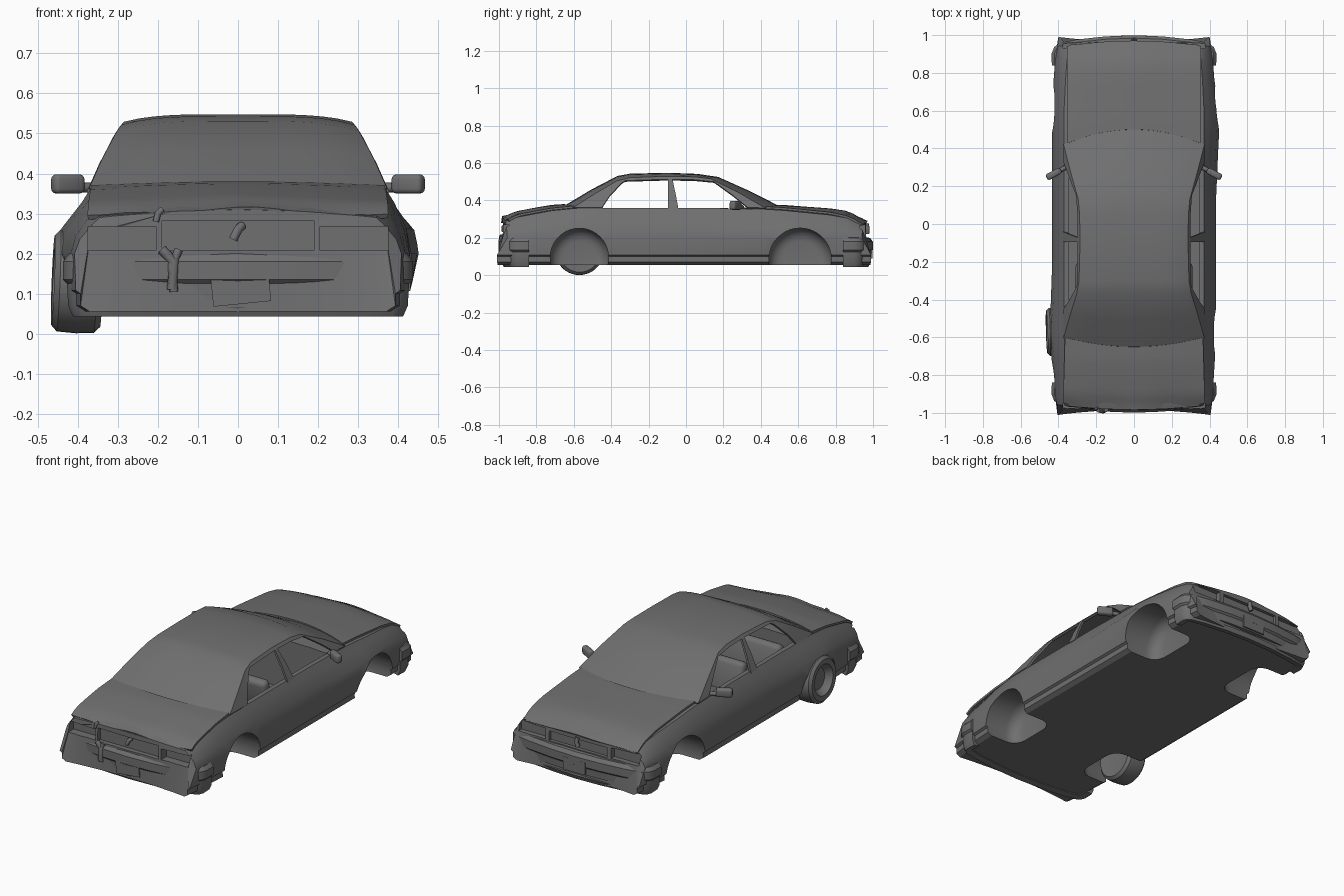
import bpy, bmesh, math
from mathutils import Vector

if "Cube" in bpy.data.objects:
    bpy.data.objects.remove(bpy.data.objects["Cube"])


def activate(ob):
    bpy.ops.object.select_all(action='DESELECT')
    ob.select_set(True)
    bpy.context.view_layer.objects.active = ob


def smooth(ob, angle=32):
    activate(ob)
    bpy.ops.object.shade_smooth_by_angle(angle=math.radians(angle))


def modify(ob, kind, **props):
    m = ob.modifiers.new(kind.title(), kind)
    for k, v in props.items():
        setattr(m, k, v)
    activate(ob)
    bpy.ops.object.modifier_apply(modifier=m.name)


def mesh(name, verts, faces):
    me = bpy.data.meshes.new(name)
    me.from_pydata(verts, [], faces)
    bm = bmesh.new()
    bm.from_mesh(me)
    bmesh.ops.remove_doubles(bm, verts=bm.verts, dist=1e-5)
    bmesh.ops.recalc_face_normals(bm, faces=bm.faces)
    bm.to_mesh(me)
    bm.free()
    ob = bpy.data.objects.new(name, me)
    bpy.context.collection.objects.link(ob)
    return ob


def bridge(rings, closed=True):
    n = len(rings[0])
    verts = [v for r in rings for v in r]
    faces = [(i * n + j, i * n + (j + 1) % n, (i + 1) * n + (j + 1) % n, (i + 1) * n + j)
             for i in range(len(rings) - 1) for j in range(n if closed else n - 1)]
    return verts, faces


def box(name, loc, size, rot=(0, 0, 0), bevel=0.0):
    bpy.ops.mesh.primitive_cube_add(size=1, location=loc, rotation=rot)
    ob = bpy.context.object
    ob.name, ob.scale = name, size
    bpy.ops.object.transform_apply(location=False, rotation=False, scale=True)
    if bevel:
        modify(ob, 'BEVEL', width=bevel, segments=3)
        smooth(ob)
    return ob


def cut(ob, cutter):
    cutter.hide_render = True
    modify(ob, 'BOOLEAN', object=cutter, operation='DIFFERENCE', solver='EXACT')
    bpy.data.objects.remove(cutter)


def tube(name, pts, r):
    cu = bpy.data.curves.new(name, 'CURVE')
    cu.dimensions, cu.bevel_depth, cu.bevel_resolution, cu.use_fill_caps = '3D', r, 2, True
    sp = cu.splines.new('POLY')
    sp.points.add(len(pts) - 1)
    for p, c in zip(sp.points, pts):
        p.co = (*c, 1)
    ob = bpy.data.objects.new(name, cu)
    bpy.context.collection.objects.link(ob)
    return ob


# Lower body: stations of (y, half width, shoulder height, centre height)
ST = [(-.955, .405, .29, .31), (-.9, .415, .31, .328), (-.8, .42, .33, .348), (-.72, .425, .345, .362),
      (-.57, .43, .36, .372), (-.42, .43, .36, .365), (-.2, .43, .36, .36), (.1, .43, .36, .36),
      (.42, .43, .353, .365), (.52, .43, .347, .362), (.61, .43, .338, .355), (.77, .422, .322, .343),
      (.86, .415, .305, .33), (.92, .405, .283, .305), (.94, .4, .27, .288)]


def station(y):
    y = min(max(y, ST[0][0]), ST[-1][0])
    for a, b in zip(ST, ST[1:]):
        if y <= b[0]:
            f = (y - a[0]) / (b[0] - a[0])
            return [p + (q - p) * f for p, q in zip(a, b)]


def top_z(x, y):
    _, w, s, t = station(y)
    return s + (t - s) * (1 - min(1, abs(x) / (w - .06)) ** 2)


def bow(x, y, z):
    end = max(0, (abs(y) - .8) / .15)
    return math.copysign(.028 * (1 - (x / .41) ** 2) - (.055 if z < .19 else 0), y) * end


def dent(x, y, z):
    for side, cy in ((-1, -.57), (1, .52)):
        if x * side > .38 and .15 < z < .29 and abs(y - cy) < .2:
            x += side * .02 * math.cos((y - cy) / .2 * math.pi / 2)
    return x


rings = []
for y, w, s, t in ST:
    h = s - .2
    low = [(0, .055), (.4 * w, .055), (.75 * w, .055), (w - .035, .055), (w - .012, .07), (w - .012, .1), (w, .108)]
    up = [(x, top_z(x, y)) for x in (0, .4 * w, .75 * w, w - .06)]
    up += [(w - .04, .2 + .8 * h), (w - .01, .2 + .4 * h), (w + .003, .2)]
    half = low + up[::-1]
    full = half + [(-x, z) for x, z in half[-2:0:-1]]
    rings.append([(dent(x, y, z), y + bow(x, y, z), z) for x, z in full])
verts, faces = bridge(rings)
n = len(rings[0])
for base in (0, len(verts) - n):          # strip-filled end panels
    right, left = list(range(14)), [0] + list(range(n - 1, 13, -1)) + [13]
    for side in (right, left):
        for i in range(6):
            faces.append([base + side[k] for k in (i, i + 1, 12 - i, 13 - i)])
body = mesh("lower_body", verts, faces)
for sx in (-1, 1):
    for y, z, r in ((-.57, .095, .156), (.61, .085, .167)):   # domed wheel wells
        bpy.ops.mesh.primitive_cylinder_add(vertices=40, radius=r, depth=.4, location=(sx * .42, y, z),
                                            rotation=(0, math.pi / 2, 0))
        well = bpy.context.object
        modify(well, 'BEVEL', width=.07, segments=5)
        cut(body, well)
    for y in (-.985, .985):               # empty lamp openings
        cut(body, box("lamp_cutter", (sx * .29, y, .238), (.17, .11, .06)))
cut(body, box("cabin_cutter", (0, -.05, .27), (.69, .7, .36)))
cut(body, box("shelf_cutter", (0, -.44, .37), (.69, .12, .2)))
cut(body, box("tail_cutter", (0, -1, .245), (.38, .09, .075)))
cut(body, box("grille_cutter", (0, 1, .235), (.36, .11, .055)))
smooth(body)


# Hood and trunk lids, laid over the body top with a slight crumple
def lid(name, half_in, half_out, edge_in, edge_out, crumple):
    rows = []
    for i in range(13):
        v, row = i / 12, []
        for j in range(17):
            u = j / 8 - 1
            x = u * (half_in + (half_out - half_in) * v)
            y = edge_in(u) + (edge_out(u) - edge_in(u)) * v
            z = top_z(x, y) + .008 + crumple * v ** 3 * math.sin(u * 7 + 1)
            row.append((x, y, z - .012 * v ** 10))
        rows.append(row)
    ob = mesh(name, *bridge(rows, False))
    modify(ob, 'SOLIDIFY', thickness=.012, offset=0)
    smooth(ob)


lid("hood", .355, .355, lambda u: .50 - .075 * u * u, lambda u: .968 - .03 * u * u, .002)
lid("trunk_lid", .365, .375, lambda u: -.65 + .05 * u * u, lambda u: -.982 + .035 * u * u, .005)

# Cabin: (edge y, edge z, centre y, centre z, window y, window z) from windshield to rear glass
CAB = [(.42, .355, .505, .36, .33, .36), (.275, .44, .335, .446, .25, .425), (.13, .511, .17, .52, .15, .497),
       (.05, .521, .06, .536, .05, .507), (-.1, .524, -.1, .542, -.095, .51), (-.3, .517, -.3, .537, -.325, .503),
       (-.37, .499, -.365, .525, -.345, .49), (-.48, .435, -.505, .452, -.41, .42), (-.6, .358, -.648, .366, -.45, .36)]
SIDE = [(.35, .373), (.42, .342), (.48, .312), (.51, .293), (.53, .278)]


def side_x(z):
    for (za, xa), (zb, xb) in zip(SIDE, SIDE[1:]):
        if z <= zb:
            return xa + (xb - xa) * (z - za) / (zb - za)
    return SIDE[-1][1]


rows = []
for ey, ez, cy, cz, wy, wz in CAB:
    ex, row = side_x(ez), []
    for j in range(17):
        u = j / 8 - 1
        row.append((u * ex, cy + (ey - cy) * u * u, cz + (ez - cz) * abs(u) ** 4))
    rows.append([(-side_x(wz), wy, wz)] + row + [(side_x(wz), wy, wz)])
verts, faces = bridge(rows, False)
for sx in (-1, 1):                        # centre pillars
    k = len(verts)
    for y0, y1, z in ((-.095, -.072, .51), (-.095, -.055, .43), (-.095, -.04, .35)):
        verts += [(sx * side_x(z), y0, z), (sx * side_x(z), y1, z)]
    faces += [(k, k + 1, k + 3, k + 2), (k + 2, k + 3, k + 5, k + 4)]
cabin = mesh("cabin_shell", verts, faces)
modify(cabin, 'SOLIDIFY', thickness=.012, offset=0)
smooth(cabin)

# Bumpers: one section swept round each end of the car
PATH = [(.425, .84), (.427, .9), (.415, .93), (.39, .949), (.3, .967), (.15, .983), (0, .989)]
PATH += [(-x, y) for x, y in PATH[-2::-1]]
SECTION = [(-.05, .05), (-.015, .043), (-.003, .07), (0, .125), (.01, .135), (.01, .18), (-.005, .2), (-.05, .205)]
for name, sy in (("front_bumper", 1), ("rear_bumper", -1)):
    rings = []
    for i, (x, y) in enumerate(PATH):
        a, b = Vector(PATH[max(i - 1, 0)]), Vector(PATH[min(i + 1, len(PATH) - 1)])
        d = (b - a).normalized()
        rings.append([(x + d.y * o, sy * (y - d.x * o), z) for o, z in SECTION])
    verts, faces = bridge(rings)
    n = len(SECTION)
    faces += [tuple(range(n)), tuple(range(len(verts) - n, len(verts)))]
    bumper = mesh(name, verts, faces)
    cut(bumper, box("slot_cutter", (0, sy * .995, .076), (.44, .08, .018)))
    for sx in (-1, 1):
        cut(bumper, box("fog_cutter", (sx * .3, sy * .98, .08), (.08, .08, .032)))
    smooth(bumper)
box("rear_plate", (.007, -.993, .112), (.145, .006, .075), (0, -.1, 0))
box("front_plate", (0, .994, .125), (.14, .008, .07))

# Door mirrors on short arms
for sx, side in ((-1, "left"), (1, "right")):
    box(side + "_mirror", (sx * .425, .265, .374), (.085, .035, .048), (0, 0, -sx * .5), .012)
    tube(side + "_mirror_arm", [(sx * .36, .3, .365), (sx * .41, .275, .365)], .012)

# Seats and steering wheel, all below the window line
for x, w, y, name in ((-.17, .22, -.02, "left_seat"), (.17, .22, -.02, "right_seat"), (0, .62, -.3, "rear_seat")):
    box(name + "_cushion", (x, y, .15), (w, .19, .1), (.08, 0, 0), .025)
    box(name + "_back", (x, y - .1, .25), (w, .06, .2), (.2, 0, 0), .025)
bpy.ops.mesh.primitive_torus_add(location=(-.17, .2, .3), rotation=(1.1, 0, 0), major_radius=.055, minor_radius=.007,
                                 major_segments=24, minor_segments=8)
bpy.context.object.name = "steering_wheel"
smooth(bpy.context.object)
tube("steering_column", [(-.17, .2, .3), (-.17, .3, .25)], .01)

# The single remaining wheel, rear left
LATHE = [(.02, -.02), (.06, -.025), (.078, -.045), (.085, -.06), (.112, -.062), (.127, -.048), (.13, 0),
         (.127, .045), (.112, .06), (.07, .055)]
SEG = 40
rings = [[(x, r * math.cos(k * math.tau / SEG), r * math.sin(k * math.tau / SEG)) for k in range(SEG)] for r, x in LATHE]
verts, faces = bridge(rings)
faces += [tuple(range(SEG)), tuple(range(len(verts) - SEG, len(verts)))]
wheel = mesh("rear_left_wheel", verts, faces)
wheel.location = (-.4, -.57, .131)
wheel.rotation_euler = (0, .04, .03)
smooth(wheel)

# Torn trim hanging from both ends
tube("hanging_trim", [(-.19, -.985, .21), (-.16, -.99, .18), (-.165, -.99, .11)], .013)
tube("hanging_trim_fork", [(-.148, -.985, .21), (-.165, -.99, .17), (-.16, -.99, .105)], .011)
tube("broken_latch", [(.01, -.96, .27), (.0, -.975, .26), (-.012, -.975, .235)], .011)
tube("bent_lid_edge", [(-.19, -.972, .31), (-.2, -.98, .3), (-.205, -.98, .28)], .008)
tube("grille_remnant", [(0, .965, .275), (.005, .97, .25), (-.005, .97, .225)], .012)

# Dark paint over everything
paint = bpy.data.materials.new("dark_paint")
paint.diffuse_color = (.16, .16, .16, 1)
paint.use_nodes = True
paint.node_tree.nodes["Principled BSDF"].inputs["Base Color"].default_value = paint.diffuse_color
for ob in bpy.context.scene.objects:
    ob.data.materials.append(paint)
